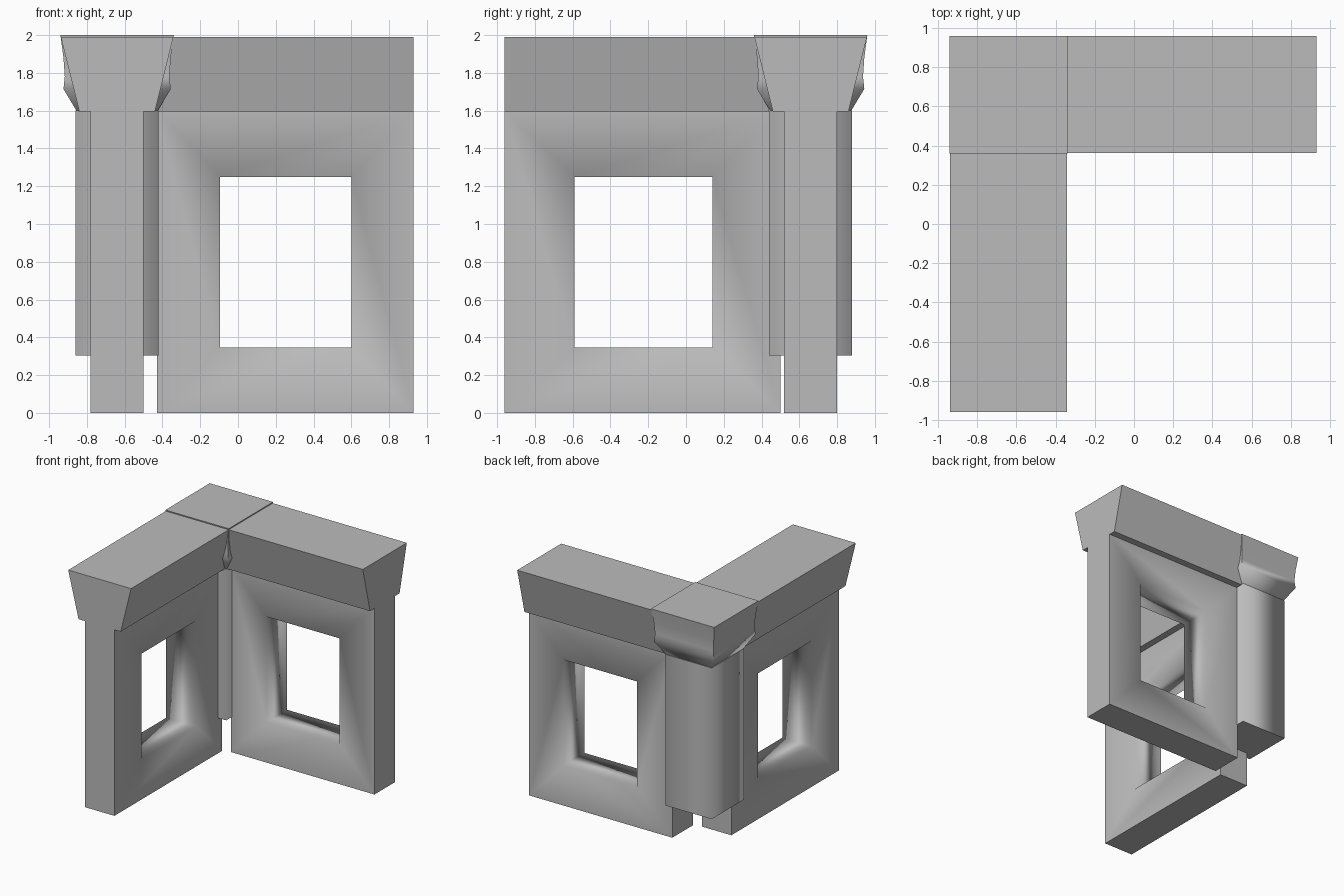
import bpy
import bmesh

if "Cube" in bpy.data.objects:
    bpy.data.objects.remove(bpy.data.objects["Cube"])

stone = bpy.data.materials.new("grey stone")
stone.use_nodes = True
GREY = (0.5, 0.5, 0.5, 1)
stone.diffuse_color = GREY
stone.node_tree.nodes["Principled BSDF"].inputs["Base Color"].default_value = GREY

CX, CY = -0.64, 0.66   # corner axis, shared by both wall runs


def finish(name, bm, smooth=False, sharp=None):
    """Turn a bmesh into an object; sharp(edge) picks the hard edges."""
    bmesh.ops.recalc_face_normals(bm, faces=bm.faces)
    for f in bm.faces:
        f.smooth = smooth
    for e in bm.edges:
        e.smooth = not (sharp and sharp(e))
    mesh = bpy.data.meshes.new(name)
    bm.to_mesh(mesh)
    bm.free()
    mesh.materials.append(stone)
    obj = bpy.data.objects.new(name, mesh)
    bpy.context.collection.objects.link(obj)


def place(along_x, u, d, z):
    """u runs along the wall, d is the offset across it."""
    return (u, CY + d, z) if along_x else (CX + d, u, z)


def bridge(bm, a, b):
    n = len(a)
    for i in range(n):
        bm.faces.new((a[i], a[(i + 1) % n], b[(i + 1) % n], b[i]))


def window_wall(name, along_x, span, hole):
    """Square frame: outer rim hard, window reveal softly shaded."""
    bm = bmesh.new()

    def ring(u, z, d):
        pts = [(u[0], z[0]), (u[1], z[0]), (u[1], z[1]), (u[0], z[1])]
        return [bm.verts.new(place(along_x, p, d, q)) for p, q in pts]

    outer = [ring(span, (0, 1.6), d) for d in (-0.14, 0.14)]
    inner = [ring(hole, (0.345, 1.25), d) for d in (-0.14, 0.14)]
    bridge(bm, outer[0], outer[1])
    bridge(bm, inner[0], inner[1])
    for o, i in zip(outer, inner):
        bridge(bm, o, i)
    rim = set(outer[0] + outer[1])
    finish(name, bm, True, lambda e: e.verts[0] in rim and e.verts[1] in rim)


def cornice(name, along_x, span):
    """Flared beam, wider at the top."""
    bm = bmesh.new()
    section = [(-0.2, 1.595), (0.2, 1.595), (0.298, 1.99), (-0.298, 1.99)]
    ends = [[bm.verts.new(place(along_x, u, d, z)) for d, z in section] for u in span]
    bridge(bm, *ends)
    for e in ends:
        bm.faces.new(e)
    finish(name, bm)


def square_stack(name, profile, sharp):
    """Square column lofted through (half width, height) pairs."""
    bm = bmesh.new()
    rings = [[bm.verts.new((CX + sx * h, CY + sy * h, z))
              for sx, sy in ((-1, -1), (1, -1), (1, 1), (-1, 1))] for h, z in profile]
    for a, b in zip(rings, rings[1:]):
        bridge(bm, a, b)
    bm.faces.new(rings[0])
    bm.faces.new(rings[-1])
    finish(name, bm, True, sharp)


# Two wall runs with their beams
window_wall("back_wall", True, (-0.43, 0.93), (-0.095, 0.6))
window_wall("side_wall", False, (-0.96, 0.5), (-0.59, 0.14))
cornice("back_cornice", True, (-0.42, 0.93))
cornice("side_cornice", False, (-0.96, 0.44))


def level(e):
    return abs(e.verts[0].co.z - e.verts[1].co.z) < 0.001


# Corner post: soft vertical corners, hard ends
square_stack("corner_post", [(0.22, 0.305), (0.22, 1.6)], level)

# Corner capital: flared block over a softly shaded lower lip
square_stack("corner_capital",
             [(0.215, 1.6), (0.284, 1.715), (0.277, 1.78), (0.284, 1.88), (0.3, 2.0)],
             lambda e: max(v.co.z for v in e.verts) > 1.72
             and not (level(e) and e.verts[0].co.z < 1.95)
             or max(v.co.z for v in e.verts) < 1.61)
